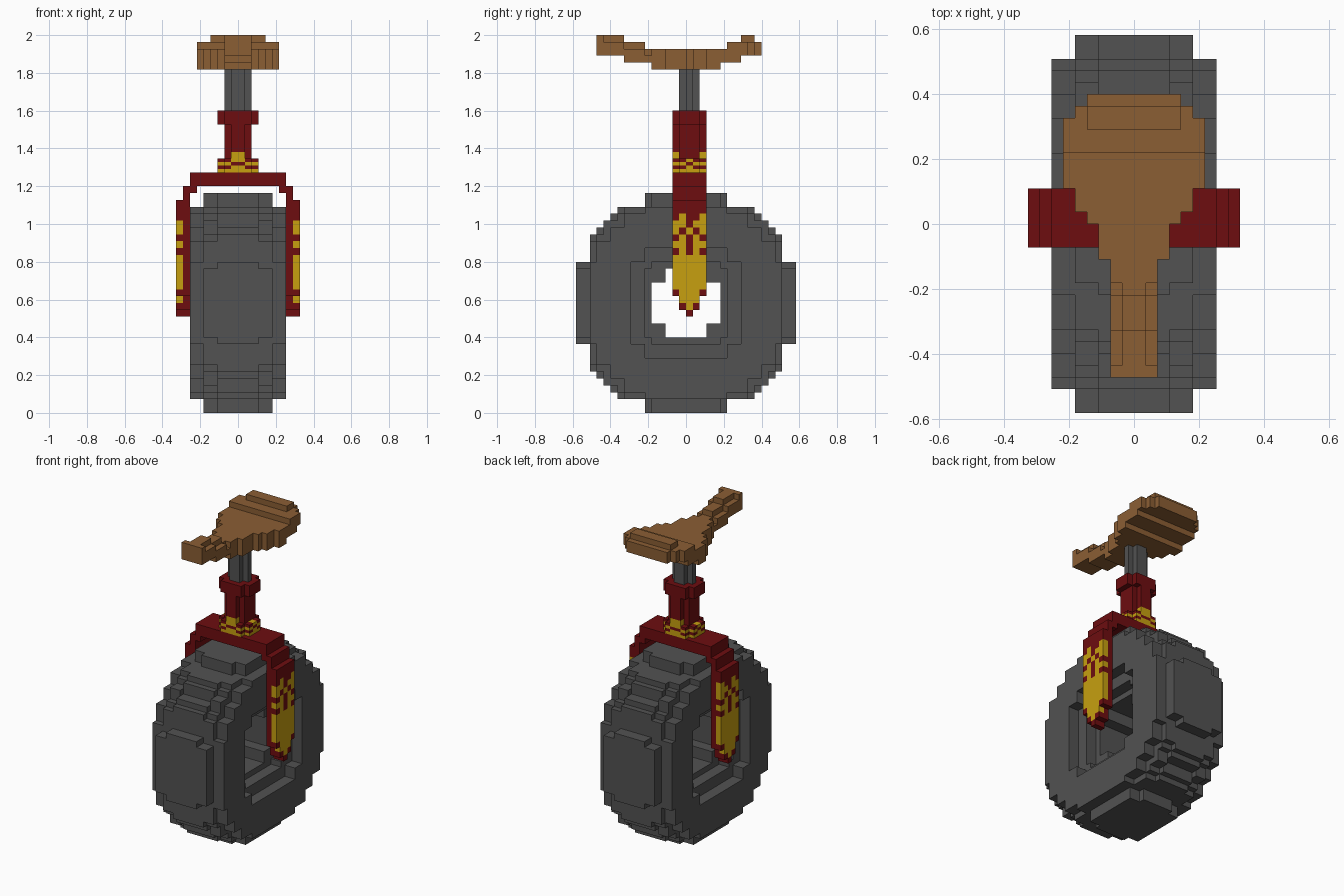
import bpy, bmesh
from itertools import product

cube = bpy.data.objects.get("Cube")
if cube:
    bpy.data.objects.remove(cube)

U = 2 / 55  # edge length of one block


def material(name, rgb):
    m = bpy.data.materials.new(name)
    m.use_nodes = True
    m.diffuse_color = (*rgb, 1)
    m.node_tree.nodes["Principled BSDF"].inputs["Base Color"].default_value = (*rgb, 1)
    return m


GREY = material("dark grey", (0.085, 0.085, 0.085))
RED = material("deep red", (0.155, 0.004, 0.005))
YELLOW = material("golden yellow", (0.57, 0.35, 0.005))
BROWN = material("saddle brown", (0.258, 0.112, 0.034))


def box(x0, x1, y0, y1, z0, z1):
    return set(product(range(x0, x1), range(y0, y1), range(z0, z1)))


def wide(half, y0, y1, z0, z1):
    return box(-half, half, y0, y1, z0, z1)


def build(name, cells, mats, rule=lambda x, y, z: 0, size=U):
    """Make a blocky mesh from grid cells, keeping only the outside faces."""
    bm = bmesh.new()
    verts = {}

    def vert(p):
        if p not in verts:
            verts[p] = bm.verts.new([c * size for c in p])
        return verts[p]

    for cell in sorted(cells):
        for axis, side in product(range(3), (0, 1)):
            near = list(cell)
            near[axis] += 2 * side - 1
            if tuple(near) in cells:
                continue
            corners = []
            for a, b in ((0, 0), (1, 0), (1, 1), (0, 1)):
                p = list(cell)
                p[axis] += side
                p[(axis + 1) % 3] += a
                p[(axis + 2) % 3] += b
                corners.append(vert(tuple(p)))
            face = bm.faces.new(corners if side else corners[::-1])
            face.material_index = rule(*cell)
    mesh = bpy.data.meshes.new(name)
    bm.to_mesh(mesh)
    bm.free()
    for m in mats:
        mesh.materials.append(m)
    obj = bpy.data.objects.new(name, mesh)
    bpy.context.collection.objects.link(obj)
    return obj


def disc(steps):
    """Stepped round area around the wheel centre, from (half width, half height) pairs."""
    area = set()
    for a, b in steps:
        area |= set(product(range(-a, a), range(16 - b, 16 + b)))
    return area


# Wheel: three layers from the middle outwards, each an outline with a hole
layers = [
    (0, 3, [(16, 6), (14, 10), (13, 11), (11, 13), (10, 14), (6, 16)], [(5, 3), (3, 5)]),
    (3, 5, [(16, 5), (14, 9), (13, 10), (12, 12), (10, 13), (9, 14), (5, 16)], [(6, 5), (5, 6)]),
    (5, 7, [(14, 6), (13, 9), (11, 11), (9, 13), (6, 14)], [(8, 3), (8, 6), (6, 8)]),
]
wheel = set()
for start, end, outline, hole in layers:
    ring = disc(outline) - disc(hole)
    for x in range(start, end):
        for y, z in ring:
            wheel |= {(x, y, z), (-1 - x, y, z)}
build("wheel", wheel, [GREY])

# Fork crown with stepped shoulders
crown = wide(7, -2, 3, 33, 35) | (wide(8, -2, 3, 32, 33) - wide(6, -2, 3, 32, 33))
build("fork_crown", crown, [RED])

# Fork legs with a yellow patterned outer layer, rows listed from the top
PATTERN = [
    "RYRRY", "YYRYY", "YRYRY", "RYRYR", "YYRYY", "RYRYR",
    "YYYYY", "YYYYY", "YYYYY", "YYYYY", "YYYYY", "RYYYR", "RYYYR", "RRYRR",
]


def leg_colour(x, y, z):
    row = 28 - z
    outer = x in (8, -9)
    return int(outer and 0 <= row < len(PATTERN) and PATTERN[row][y + 2] == "Y")


def leg_cells(x):
    return (box(x, x + 1, -2, 3, 17, 31) | box(x, x + 1, -1, 2, 15, 17)
            | box(x, x + 1, 0, 1, 14, 15))


for name, inner, outer in (("left_fork_leg", 7, 8), ("right_fork_leg", -8, -9)):
    leg = leg_cells(inner) | leg_cells(outer) | box(inner, inner + 1, -2, 3, 31, 32)
    build(name, leg, [RED, YELLOW], leg_colour)

# Steering tube with a wider clamp on top
tube = wide(2, -1, 2, 37, 42) | wide(1, -2, 3, 38, 42)
tube |= wide(3, -1, 2, 42, 44) | wide(2, -2, 3, 42, 44)
build("fork_tube", tube, [RED])

# Checkered collar, built at half block size
collar = wide(6, -2, 4, 70, 74) | wide(4, -4, 6, 70, 74)
collar |= wide(2, -4, -2, 74, 76) | wide(2, 4, 6, 74, 76)


def collar_colour(x, y, z):
    mirrored = x if x >= 0 else -1 - x
    if z >= 74 or z == 70:
        return 1
    return (mirrored // 2 + y // 2 + z) % 2


build("fork_collar", collar, [RED, YELLOW], collar_colour, U / 2)

# Seat post
build("seat_post", wide(1, -1, 2, 44, 50) | wide(2, 0, 1, 44, 50), [GREY])


# Saddle: width and height change along its length
def saddle_width(y):
    for limit, half in ((-3, 2), (0, 3), (1, 4), (3, 5), (9, 6), (10, 5)):
        if y < limit:
            return half
    return 4


def saddle_height(y):
    for limit, low, high in ((-9, 52, 55), (-6, 51, 54), (-5, 51, 53),
                             (5, 50, 53), (6, 51, 53), (8, 51, 54), (10, 52, 55)):
        if y < limit:
            return low, high
    return 52, 54


saddle = set()
for y in range(-13, 11):
    half = saddle_width(y)
    low, high = saddle_height(y)
    if -12 <= y < -5:      # rounded edges of the nose
        saddle |= wide(half, y, y + 1, low, high - 1) | wide(1, y, y + 1, low, high)
    elif 8 <= y < 10:      # raised rear lip
        saddle |= wide(half, y, y + 1, low, high - 1) | wide(4, y, y + 1, low, high)
    else:
        saddle |= wide(half, y, y + 1, low, high)
build("saddle", saddle, [BROWN])
